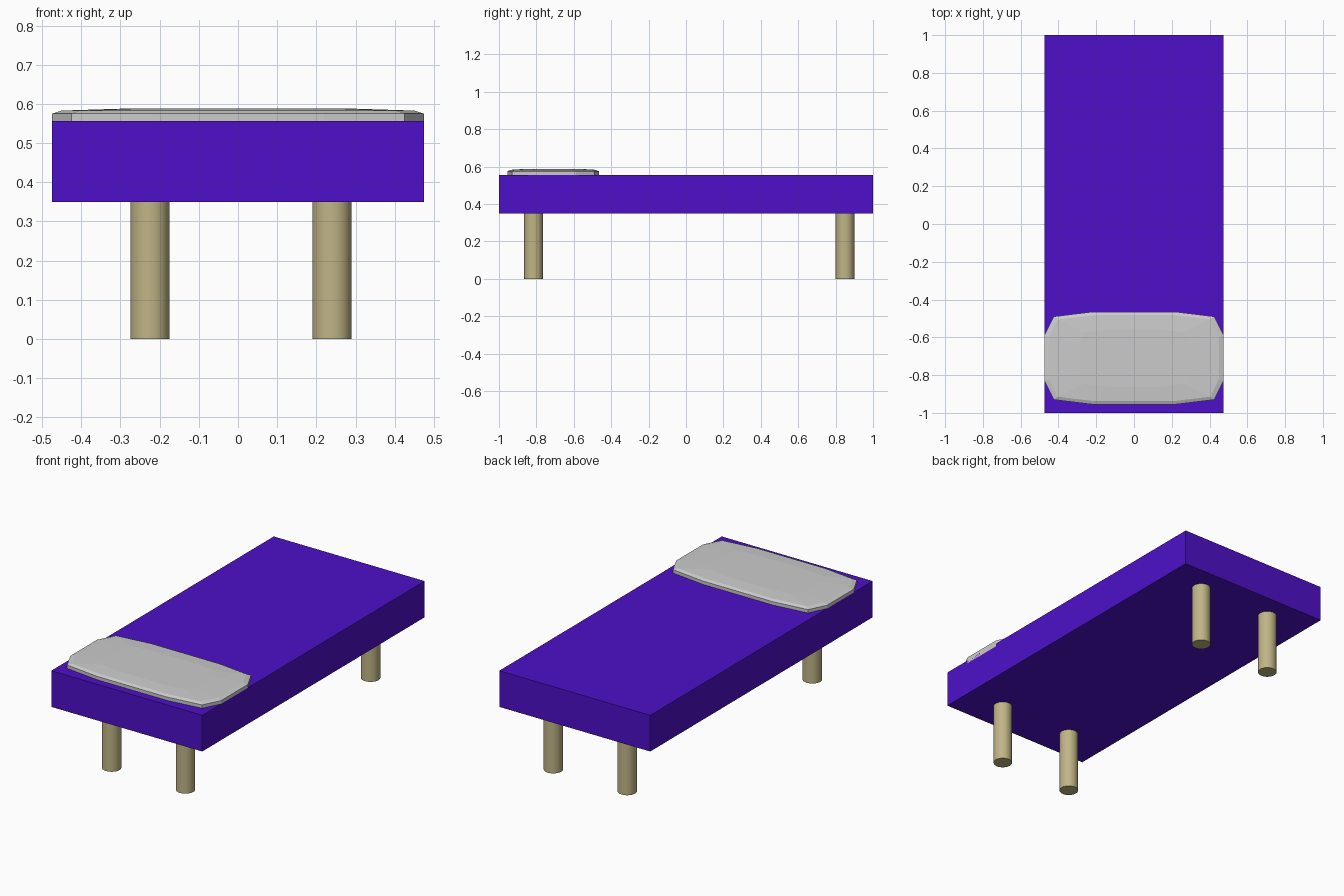
import bpy, bmesh

if "Cube" in bpy.data.objects:
    bpy.data.objects.remove(bpy.data.objects["Cube"])


def material(name, color):
    m = bpy.data.materials.new(name)
    m.diffuse_color = (*color, 1)
    m.use_nodes = True
    m.node_tree.nodes["Principled BSDF"].inputs["Base Color"].default_value = m.diffuse_color
    return m


purple = material("purple_fabric", (0.075, 0.005, 0.58))
wood = material("pale_wood", (0.53, 0.46, 0.24))

# Mattress slab
bpy.ops.mesh.primitive_cube_add(size=1, location=(0, 0, 0.453))
mattress = bpy.context.object
mattress.name = "mattress"
mattress.scale = (0.95, 2.0, 0.206)
bpy.ops.object.transform_apply(location=False, rotation=False, scale=True)
mattress.data.materials.append(purple)

# Four round legs, tops meeting the underside of the mattress
for side, x in (("left", -0.225), ("right", 0.24)):
    for end, y in (("front", -0.815), ("back", 0.85)):
        bpy.ops.mesh.primitive_cylinder_add(vertices=32, radius=0.05, depth=0.352,
                                            location=(x, y, 0.176))
        leg = bpy.context.object
        leg.name = f"{end}_{side}_leg"
        leg.data.materials.append(wood)
        bpy.ops.object.shade_smooth_by_angle()

# Low-poly pillow: stacked rings from one quarter outline, sunk halfway into the mattress
quarter = [(0.475, 0.12), (0.425, 0.22), (0.22, 0.245)]
outline = (quarter + [(-x, y) for x, y in reversed(quarter)]
           + [(-x, -y) for x, y in quarter]
           + [(x, -y) for x, y in reversed(quarter)])
# Ring entries: x scale, y scale, height from the pillow's middle
top = [(1.0, 1.0, 0.018), (0.95, 0.93, 0.026), (0.62, 0.62, 0.031)]
rings = [(a, b, -h) for a, b, h in reversed(top)] + top

bm = bmesh.new()
loops = [[bm.verts.new((x * a, y * b, h)) for x, y in outline] for a, b, h in rings]
n = len(outline)
for lower, upper in zip(loops, loops[1:]):
    for i in range(n):
        j = (i + 1) % n
        bm.faces.new((lower[i], lower[j], upper[j], upper[i]))
bm.faces.new(list(reversed(loops[0])))
bm.faces.new(loops[-1])
bmesh.ops.recalc_face_normals(bm, faces=bm.faces)
mesh = bpy.data.meshes.new("pillow")
bm.to_mesh(mesh)
bm.free()
pillow = bpy.data.objects.new("pillow", mesh)
pillow.location = (0, -0.71, 0.557)
bpy.context.collection.objects.link(pillow)
